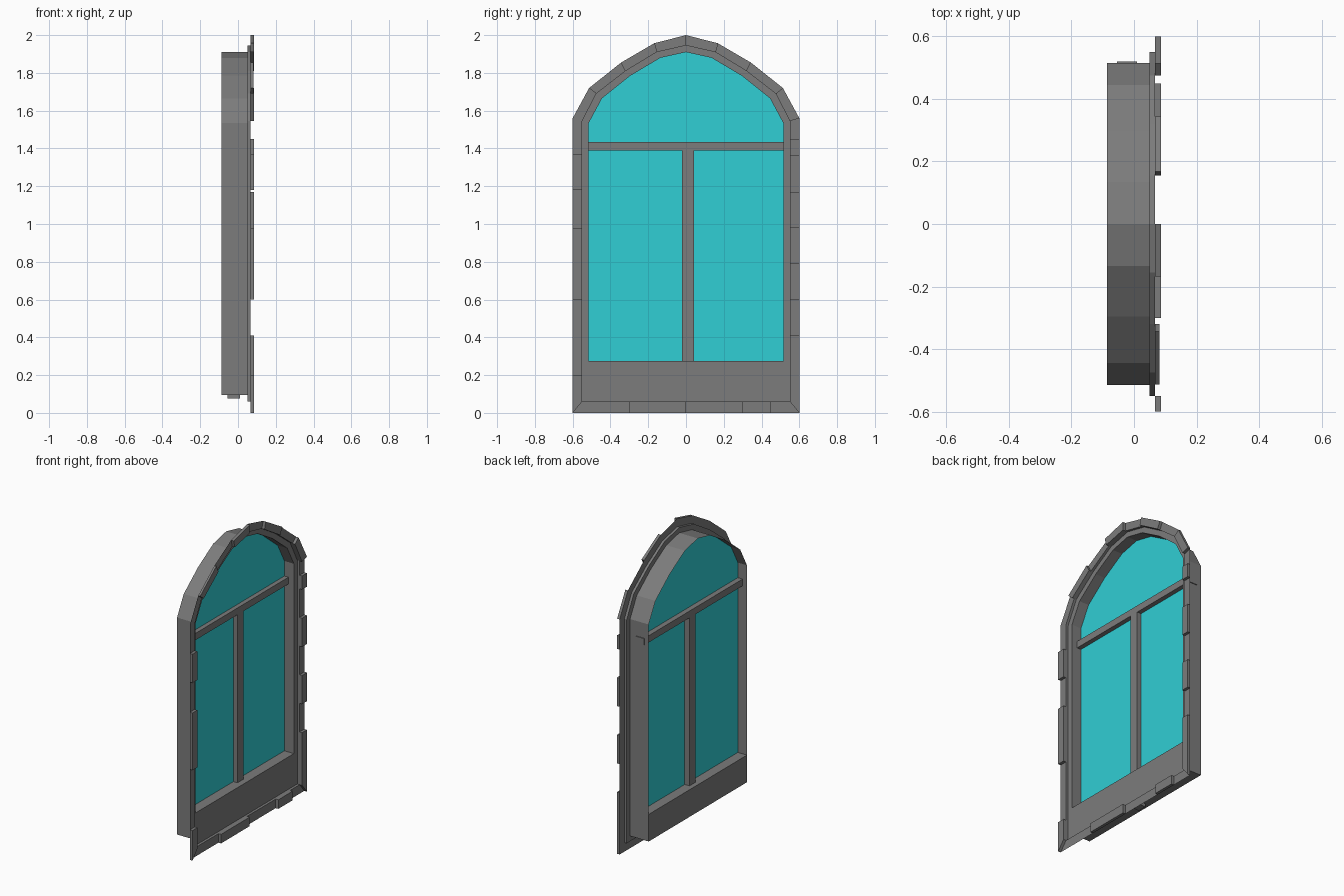
import bpy

if "Cube" in bpy.data.objects:
    bpy.data.objects.remove(bpy.data.objects["Cube"])

BACK, STEP, FACE, RAISED = -0.087, 0.05, 0.067, 0.086
GREY = (0.2, 0.2, 0.2, 1)
TEAL = (0.03, 0.62, 0.66, 1)
mats = {}

def material(name, color):
    if name not in mats:
        mats[name] = bpy.data.materials.new(name)
        mats[name].diffuse_color = color
    return mats[name]

def make(name, verts, faces, mat=("stone_grey", GREY)):
    me = bpy.data.meshes.new(name)
    me.from_pydata(verts, [], faces)
    me.materials.append(material(*mat))
    ob = bpy.data.objects.new(name, me)
    bpy.context.collection.objects.link(ob)
    return ob

def prism(name, outline, x0, x1):
    n = len(outline)
    v = [(x0, *p) for p in outline] + [(x1, *p) for p in outline]
    f = [tuple(range(n))[::-1], tuple(range(n, 2 * n))]
    f += [(i, (i + 1) % n, n + (i + 1) % n, n + i) for i in range(n)]
    return make(name, v, f)

def box(name, y0, y1, z0, z1, x0, x1):
    return prism(name, [(y0, z0), (y1, z0), (y1, z1), (y0, z1)], x0, x1)

def ring(bottom, half):
    # half: arch points from the right springing up to the crown
    w = half[0][0]
    return [(-w, bottom), (w, bottom)] + half + [(-y, z) for y, z in half[-2::-1]]

# three concentric arched outlines (y, z)
inner = ring(0.095, [(.515, 1.535), (.445, 1.665), (.295, 1.785), (.135, 1.88), (0, 1.91)])
mid = ring(0.06, [(.55, 1.545), (.475, 1.69), (.32, 1.81), (.155, 1.91), (0, 1.945)])
outer = ring(0.0, [(.60, 1.56), (.513, 1.72), (.343, 1.855), (.168, 1.957), (0, 2.0)])
N = len(inner)

# thin frame: stepped section swept around the arch
section = [(inner, BACK), (inner, STEP), (mid, STEP), (mid, FACE), (outer, FACE)]
verts = [(x, *p) for r, x in section for p in r]
faces = [(k * N + i, k * N + (i + 1) % N, (k + 1) * N + (i + 1) % N, (k + 1) * N + i)
         for k in range(len(section) - 1) for i in range(N)]
make("arched_frame", verts, faces)

# raised stones on the outer band; lo/hi limit a stone along a straight edge
def stone(edge, lo=None, hi=None, axis=0, top=RAISED):
    def ends(r):
        a, b = r[edge], r[(edge + 1) % N]
        if lo is None:
            return a, b
        out = []
        for val in (lo, hi):
            t = min(1, max(0, (val - a[axis]) / (b[axis] - a[axis])))
            out.append((a[0] + t * (b[0] - a[0]), a[1] + t * (b[1] - a[1])))
        return out
    (o0, o1), (m0, m1) = ends(outer), ends(mid)
    prism("trim_stone", [o0, o1, m1, m0], FACE, top)

for lo, hi in ((-.30, 0), (.30, .45)):
    stone(0, lo, hi)
for lo, hi in ((0, .41), (.60, .79), (.98, 1.17), (1.36, 1.45)):
    stone(1, lo, hi, 1)
for lo, hi in ((0, .20), (.60, .98), (1.18, 1.37)):
    stone(N - 1, lo, hi, 1)
for edge in (2, 4, 6):
    stone(edge)
stone(8, top=0.081)

# lower panel, transom and mullion
box("lower_panel", -.515, .515, .095, .275, BACK, STEP)
box("transom", -.515, .52, 1.39, 1.435, -.055, .01)
box("mullion", -.02, .042, .075, 1.39, -.055, .01)

# glass sheet
pane = [(-.515, .275), (.515, .275)] + inner[2:]
make("glass", [(-.02, *p) for p in pane], [tuple(range(N))], ("teal_glass", TEAL))

for m in bpy.data.materials:
    if m.users and not m.is_grease_pencil:
        m.use_nodes = True
        m.node_tree.nodes["Principled BSDF"].inputs["Base Color"].default_value = m.diffuse_color
